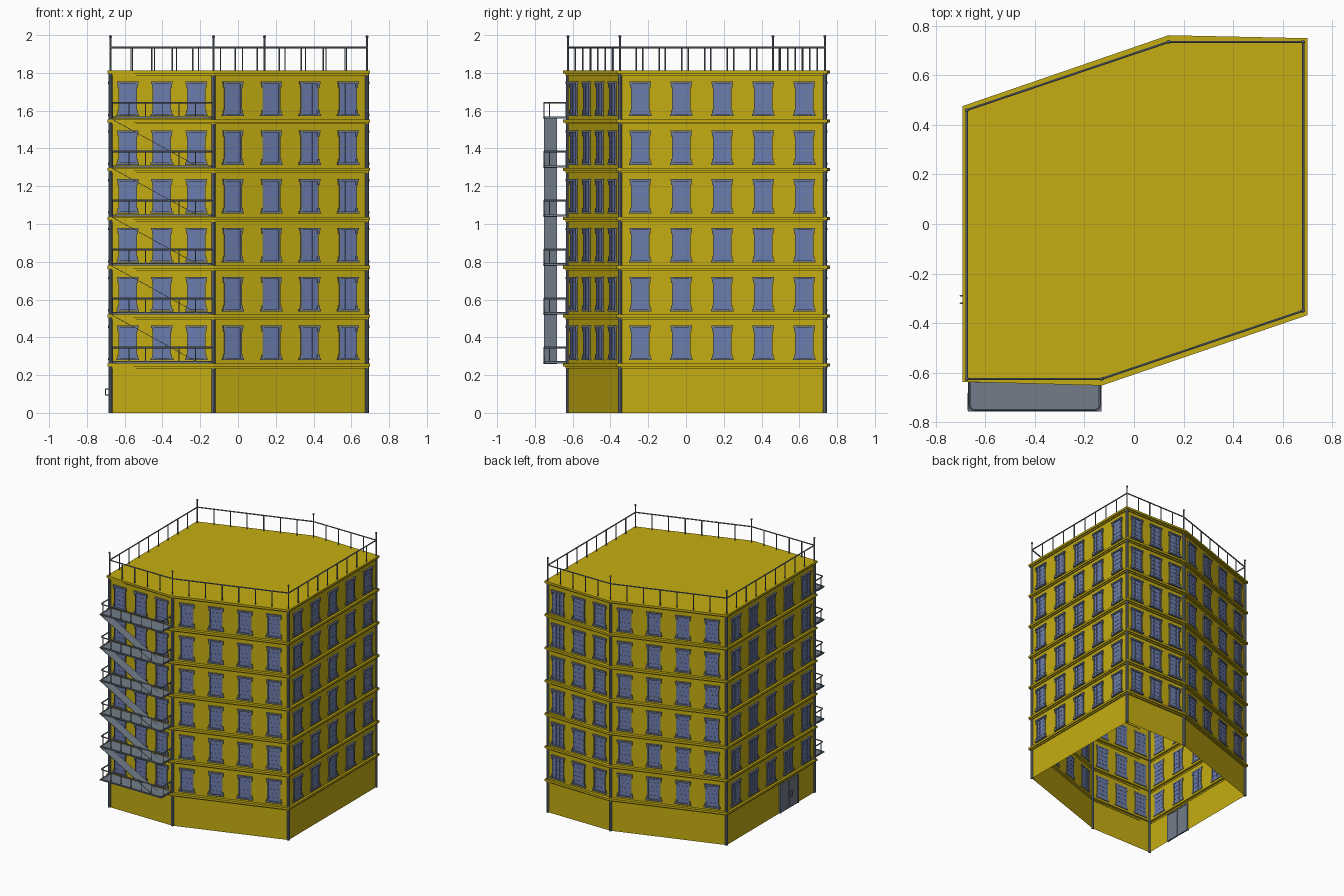
import bpy, bmesh
from math import pi
from mathutils import Vector, Matrix

cube = bpy.data.objects.get("Cube")
if cube:
    bpy.data.objects.remove(cube)


def material(name, rgb):
    m = bpy.data.materials.new(name)
    m.use_nodes = True
    m.diffuse_color = (*rgb, 1)
    bsdf = next(n for n in m.node_tree.nodes if n.type == 'BSDF_PRINCIPLED')
    bsdf.inputs["Base Color"].default_value = (*rgb, 1)
    bsdf.inputs["Roughness"].default_value = 0.8
    return m


OCHRE = material("ochre_wall", (0.56, 0.42, 0.006))
SLATE = material("slate_metal", (0.17, 0.205, 0.255))
GLASS = material("blue_glass", (0.145, 0.2, 0.45))


def make_mesh(name, bm, *mats):
    me = bpy.data.meshes.new(name)
    bm.to_mesh(me)
    bm.free()
    for m in mats:
        me.materials.append(m)
    return me


def add_object(name, me, matrix=None):
    ob = bpy.data.objects.new(name, me)
    bpy.context.scene.collection.objects.link(ob)
    if matrix:
        ob.matrix_world = matrix
    return ob


def box(bm, lo, hi, mat=0):
    lo, hi = Vector(lo), Vector(hi)
    size = Matrix.Diagonal((*(hi - lo), 1))
    vs = bmesh.ops.create_cube(bm, size=1, matrix=Matrix.Translation((lo + hi) / 2) @ size)['verts']
    for f in {f for v in vs for f in v.link_faces}:
        f.material_index = mat


def bar(bm, a, b, r, sides=6):
    a, b = Vector(a), Vector(b)
    d = b - a
    turn = d.to_track_quat('Z', 'Y').to_matrix().to_4x4()
    bmesh.ops.create_cone(bm, cap_ends=True, segments=sides, radius1=r, radius2=r,
                          depth=d.length, matrix=Matrix.Translation((a + b) / 2) @ turn)


# Footprint of the walls and of the cornice lip, counter-clockwise
WALL = [(-.675, -.625), (-.13, -.625), (.683, -.35), (.683, .735), (.14, .735), (-.675, .46)]
LIP = [(-.692, -.637), (-.13, -.652), (.7, -.368), (.7, .75), (.14, .762), (-.692, .476)]
WINDOWS = [3, 4, 5, 3, 4, 5]
BAYS = [5, 7, 9, 5, 7, 9]
SIDES = ["front", "front_angled", "left", "back", "back_angled", "right"]
STOREY, BASE, FLOORS = 0.2585, 0.262, 6
TOP = BASE + FLOORS * STOREY

# Shell: the wall and its stepped cornices as one lofted profile, open below
profile = [(0, 0)]
for k in range(FLOORS + 1):
    z = BASE + k * STOREY
    profile += [(0, z - .026), (.5, z - .026), (.5, z - .016), (1, z - .016), (1, z)]
    if k < FLOORS:
        profile.append((0, z))
bm = bmesh.new()
rings = [[bm.verts.new((w[0] + t * (l[0] - w[0]), w[1] + t * (l[1] - w[1]), z))
          for w, l in zip(WALL, LIP)] for t, z in profile]
for lower, upper in zip(rings, rings[1:]):
    for i in range(6):
        j = (i + 1) % 6
        bm.faces.new((lower[i], lower[j], upper[j], upper[i]))
bm.faces.new(rings[-1])
add_object("building_shell", make_mesh("building_shell", bm, OCHRE))

# Window: x along the wall, -y outward, z up from the cornice
bm = bmesh.new()
box(bm, (-.043, -.004, .022), (.043, .004, .192), 1)
for s in (-1, 1):
    def side_box(u0, u1, out, z0, z1):
        box(bm, (min(s * u0, s * u1), -out, z0), (max(s * u0, s * u1), .006, z1))
    side_box(.041, .049, .008, .02, .195)
    side_box(.041, .054, .011, .168, .19)
    side_box(.041, .054, .011, .028, .048)
    box(bm, (s * .015 - .001, -.0055, .025), (s * .015 + .001, .0055, .19))
for k in range(1, 5):
    z = .022 + k * .034
    box(bm, (-.042, -.0055, z - .001), (.042, .0055, z + .001))
box(bm, (-.057, -.014, .188), (.057, .006, .2))
box(bm, (-.06, -.014, .017), (.06, .006, .029))
window = make_mesh("window", bm, SLATE, GLASS)

for i, side in enumerate(SIDES):
    a, b = Vector((*WALL[i], 0)), Vector((*WALL[(i + 1) % 6], 0))
    d = (b - a).normalized()
    turn = Matrix((d, Vector((0, 0, 1)).cross(d), (0, 0, 1))).transposed().to_4x4()
    for k in range(FLOORS):
        for n in range(WINDOWS[i]):
            p = a.lerp(b, (n + .5) / WINDOWS[i]) + Vector((0, 0, BASE + k * STOREY))
            add_object(f"{side}_window_{k + 1}_{n + 1}", window, Matrix.Translation(p) @ turn)

# Corner pipes
bm = bmesh.new()
for x, y in WALL:
    bar(bm, (x, y, 0), (x, y, TOP - .01), .011, 10)
add_object("corner_pipes", make_mesh("corner_pipes", bm, SLATE))

# Roof railing with tall corner posts and round caps
bm = bmesh.new()
for i in range(6):
    a, b = Vector((*WALL[i], TOP)), Vector((*WALL[(i + 1) % 6], TOP))
    up = Vector((0, 0, 1.935 - TOP))
    bar(bm, a + up, b + up, .005)
    for n in range(1, BAYS[i]):
        p = a.lerp(b, n / BAYS[i])
        bar(bm, p, p + up, .004)
    bar(bm, a, (a.x, a.y, 1.99), .005)
    bmesh.ops.create_uvsphere(bm, u_segments=8, v_segments=6, radius=.008,
                              matrix=Matrix.Translation((a.x, a.y, 1.992)))
add_object("roof_railing", make_mesh("roof_railing", bm, SLATE))

# Fire escape: one landing with a rounded rail, repeated on each floor
X0, X1, Y0, Y1 = -.67, -.132, -.757, -.63
RISE = .2592
bm = bmesh.new()
box(bm, (X0, Y0, 0), (X1, Y1, .006))
l, r, f, c = X0 + .006, X1 - .006, Y0 + .006, .018
path = [(l, Y1), (l, f + c), (l + .005, f + .005), (l + c, f),
        (r - c, f), (r - .005, f + .005), (r, f + c), (r, Y1)]
for z, thick in ((.008, .004), (.084, .005)):
    for p, q in zip(path, path[1:]):
        bar(bm, (*p, z), (*q, z), thick)
posts = [(l + (r - l) * n / 6, f) for n in range(1, 6)]
posts += [(x, y) for x in (l, r) for y in (Y0 + .035, Y1 - .004)]
for x, y in posts:
    bar(bm, (x, y, 0), (x, y, .084), .003)
landing = make_mesh("landing", bm, SLATE)

# Stair flight: a thin sloping sheet down to the landing below
bm = bmesh.new()
run = [(X0, RISE), (X0 + .47, 0)]
corners = [bm.verts.new((x, y, z)) for x, z in run for y in (-.752, -.682)]
bm.faces.new((corners[0], corners[2], corners[3], corners[1]))
flight = make_mesh("stair_flight", bm, SLATE)

for k in range(FLOORS):
    place = Matrix.Translation((0, 0, BASE + k * RISE))
    add_object(f"landing_{k + 1}", landing, place)
    if k < FLOORS - 1:
        stair = add_object(f"stair_flight_{k + 1}", flight, place)
        sheet = stair.modifiers.new("thickness", 'SOLIDIFY')
        sheet.thickness = .003

# Double entrance door on the right wall, with frame and handles
bm = bmesh.new()
wx, y0, y1, h = WALL[0][0], -.41, -.2, .22
mid = (y0 + y1) / 2
for a, b in ((y0, mid - .002), (mid + .002, y1)):
    box(bm, (wx - .006, a, 0), (wx + .006, b, h - .006))
for a, b, z in ((y0 - .01, y0, 0), (y1, y1 + .01, 0), (y0 - .01, y1 + .01, h - .006)):
    box(bm, (wx - .011, a, z), (wx + .008, b, h + .004))
for y in (mid - .015, mid + .015):
    bar(bm, (wx - .026, y, .092), (wx - .026, y, .13), .003)
    for z in (.095, .127):
        bar(bm, (wx - .026, y, z), (wx, y, z), .003)
add_object("entrance_door", make_mesh("entrance_door", bm, SLATE))
